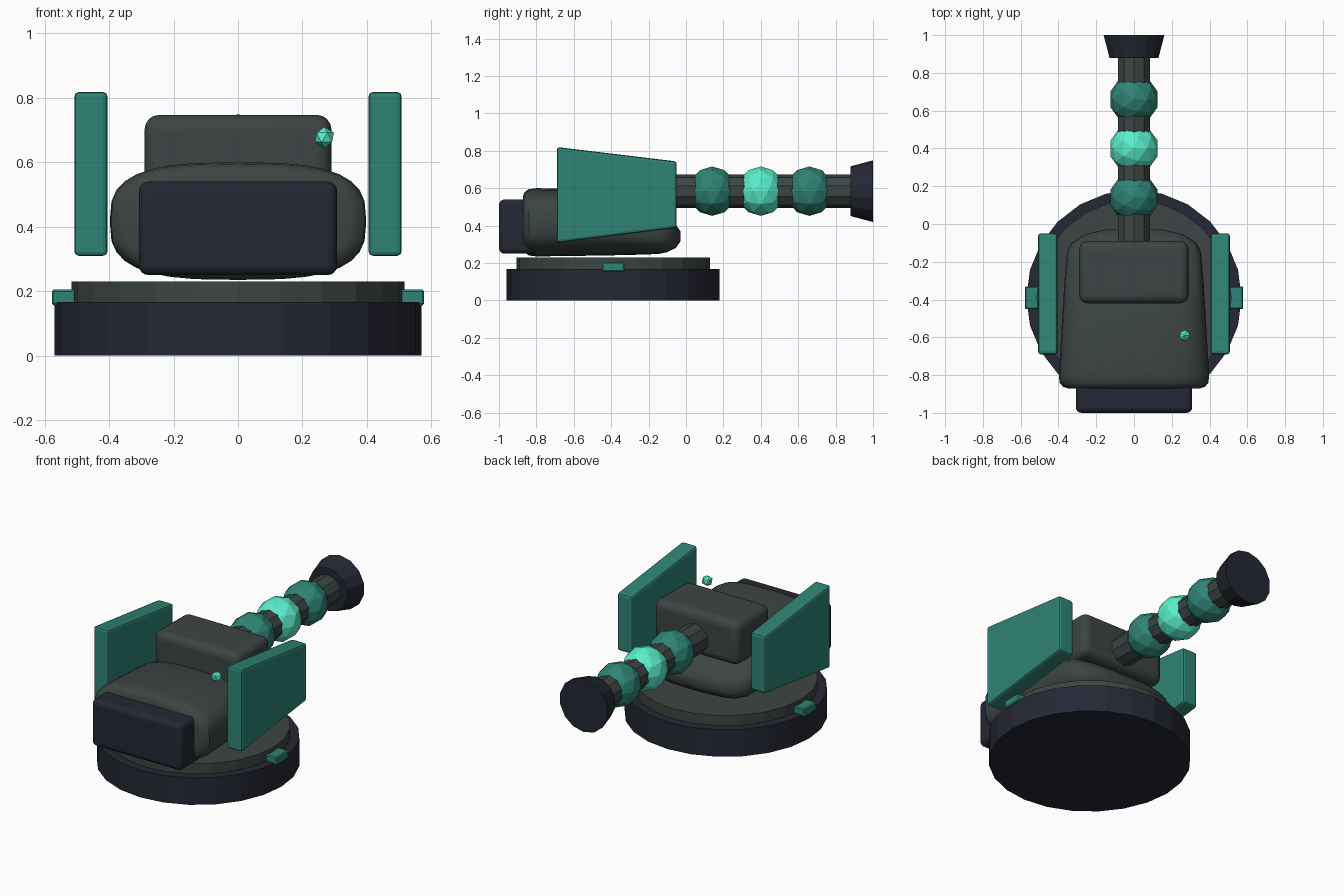
import bpy, bmesh, math
from mathutils import Matrix

if "Cube" in bpy.data.objects:
    bpy.data.objects.remove(bpy.data.objects["Cube"])


def material(name, color):
    m = bpy.data.materials.new(name)
    m.diffuse_color = (*color, 1)
    m.use_nodes = True
    m.node_tree.nodes["Principled BSDF"].inputs["Base Color"].default_value = m.diffuse_color
    return m


NAVY = material("navy", (0.018, 0.021, 0.035))
GREY = material("dark_green_grey", (0.045, 0.06, 0.056))
TEAL = material("teal", (0.028, 0.23, 0.18))
MINT = material("mint", (0.10, 0.85, 0.60))


def finish(name, bm, mat, bevel=0, segments=2, smooth=False):
    bmesh.ops.recalc_face_normals(bm, faces=bm.faces)
    me = bpy.data.meshes.new(name)
    bm.to_mesh(me)
    bm.free()
    me.materials.append(mat)
    ob = bpy.data.objects.new(name, me)
    bpy.context.collection.objects.link(ob)
    if bevel:
        mod = ob.modifiers.new("bevel", 'BEVEL')
        mod.width = bevel
        mod.segments = segments
    if smooth:
        bpy.ops.object.select_all(action='DESELECT')
        ob.select_set(True)
        bpy.context.view_layer.objects.active = ob
        bpy.ops.object.shade_smooth_by_angle(angle=math.radians(35))
    return ob


def prism(name, x0, x1, profile, mat, bevel=0, segments=2):
    """Extrude a (y, z) side profile from x0 to x1."""
    bm = bmesh.new()
    a = [bm.verts.new((x0, y, z)) for y, z in profile]
    b = [bm.verts.new((x1, y, z)) for y, z in profile]
    bm.faces.new(a)
    bm.faces.new(b)
    n = len(a)
    for i in range(n):
        j = (i + 1) % n
        bm.faces.new((a[i], a[j], b[j], b[i]))
    return finish(name, bm, mat, bevel, segments, smooth=segments > 2)


def box(name, x, y, z, mat, bevel=0, segments=2):
    profile = [(y[0], z[0]), (y[1], z[0]), (y[1], z[1]), (y[0], z[1])]
    return prism(name, x[0], x[1], profile, mat, bevel, segments)


def cone(name, loc, r1, r2, depth, sides, mat, along_y=False):
    bm = bmesh.new()
    rot = Matrix.Rotation(-math.pi / 2, 4, 'X') if along_y else Matrix()
    bmesh.ops.create_cone(bm, cap_ends=True, segments=sides, radius1=r1, radius2=r2,
                          depth=depth, matrix=Matrix.Translation(loc) @ rot)
    return finish(name, bm, mat)


def ball(name, loc, r, subdiv, mat):
    bm = bmesh.new()
    bmesh.ops.create_icosphere(bm, subdivisions=subdiv, radius=r,
                               matrix=Matrix.Translation(loc))
    return finish(name, bm, mat)


# Round base and turning ring
cone("base_disc", (0, -0.39, 0.0835), 0.57, 0.57, 0.167, 24, NAVY)
cone("turn_ring", (0, -0.39, 0.19), 0.517, 0.517, 0.08, 24, GREY)

# Turret body: rounded sections (y, half width, bottom, top) lofted along y
sections = [(-0.872, 0.345, 0.275, 0.555), (-0.862, 0.375, 0.255, 0.58),
            (-0.84, 0.394, 0.24, 0.595), (-0.80, 0.398, 0.235, 0.60),
            (-0.45, 0.377, 0.24, 0.595), (-0.30, 0.368, 0.243, 0.55),
            (-0.15, 0.355, 0.248, 0.475), (-0.10, 0.33, 0.258, 0.44),
            (-0.055, 0.26, 0.28, 0.405), (-0.03, 0.15, 0.315, 0.37)]
bm = bmesh.new()
rings = []
N = 32
for y, w, lo, hi in sections:
    ring = []
    for i in range(N):
        t = 2 * math.pi * i / N
        c, s = math.cos(t), math.sin(t)
        px = math.copysign(abs(c) ** (2 / 3), c) * w
        pz = math.copysign(abs(s) ** (2 / 3), s) * (hi - lo) / 2
        ring.append(bm.verts.new((px, y, (lo + hi) / 2 + pz)))
    rings.append(ring)
for a, b in zip(rings, rings[1:]):
    for i in range(N):
        j = (i + 1) % N
        bm.faces.new((a[i], a[j], b[j], b[i]))
bm.faces.new(rings[0])
bm.faces.new(rings[-1])
finish("turret_body", bm, GREY, smooth=True)

# Upper housing and front counterweight
box("upper_housing", (-0.29, 0.29), (-0.42, -0.09), (0.475, 0.747), GREY, 0.045, 4)
box("counterweight", (-0.308, 0.308), (-1.0, -0.80), (0.25, 0.54), NAVY, 0.03, 4)

# Side armour plates and base tabs
plate = [(-0.69, 0.308), (-0.05, 0.388), (-0.05, 0.743), (-0.69, 0.82)]
for side, s in (("left", -1), ("right", 1)):
    prism(f"armour_plate_{side}", s * 0.405, s * 0.508, plate, TEAL, 0.014, 2)
    box(f"base_tab_{side}", (s * 0.49, s * 0.578), (-0.45, -0.33), (0.155, 0.205), TEAL, 0.006, 1)

# Barrel with energy balls and flared muzzle
Z = 0.584
cone("barrel", (0, 0.38, Z), 0.09, 0.09, 1.04, 10, GREY, True)
for i, (y, mat) in enumerate(((0.14, TEAL), (0.40, MINT), (0.66, TEAL))):
    ball(f"barrel_ball_{i + 1}", (0, y, Z), 0.132, 2, mat)
cone("muzzle", (0, 0.94, Z), 0.133, 0.165, 0.12, 14, NAVY, True)

# Small beacon light
ball("beacon", (0.268, -0.59, 0.677), 0.033, 1, MINT)
